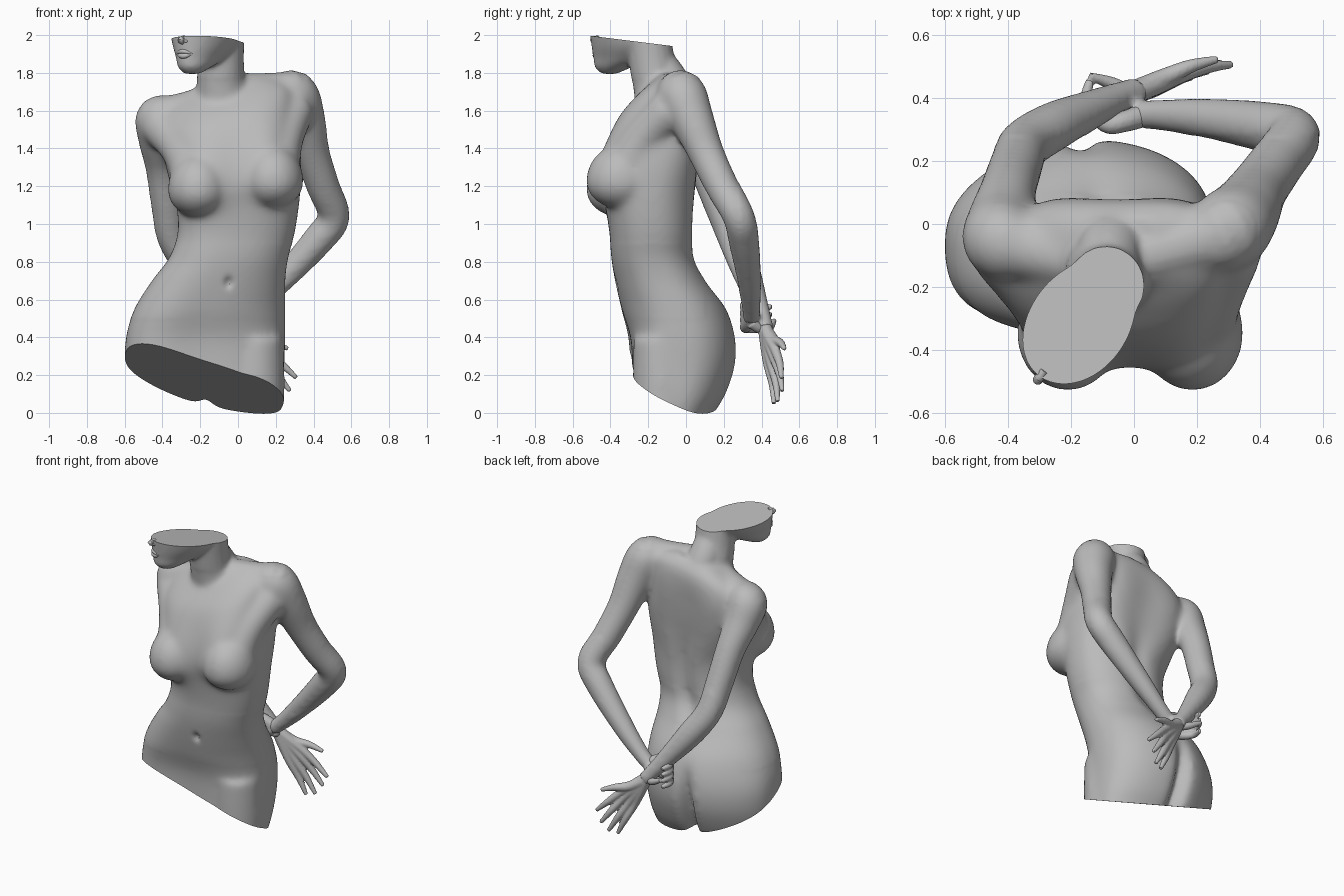
import bpy, bmesh, math
from mathutils import Vector

if "Cube" in bpy.data.objects:
    bpy.data.objects.remove(bpy.data.objects["Cube"], do_unlink=True)

grey = bpy.data.materials.new("stone grey")
grey.use_nodes = True
COLOUR = (0.5, 0.5, 0.5, 1)
grey.diffuse_color = COLOUR
for node in grey.node_tree.nodes:
    if node.type == 'BSDF_PRINCIPLED':
        node.inputs["Base Color"].default_value = COLOUR
        node.inputs["Roughness"].default_value = 0.7


def resample(keys, n):
    """Smooth spline through tuples of any length."""
    out = []
    for i in range(len(keys) - 1):
        p0, p1 = keys[max(i - 1, 0)], keys[i]
        p2, p3 = keys[i + 1], keys[min(i + 2, len(keys) - 1)]
        for j in range(n):
            t = j / n
            out.append([0.5 * (2 * b + (c - a) * t + (2 * a - 5 * b + 4 * c - d) * t * t
                               + (3 * b - a - 3 * c + d) * t ** 3)
                        for a, b, c, d in zip(p0, p1, p2, p3)])
    out.append(list(keys[-1]))
    return out


def loft(bm, rings):
    """Closed skin over rings of equal length."""
    vs = [[bm.verts.new(p) for p in r] for r in rings]
    n = len(vs[0])
    for a, b in zip(vs, vs[1:]):
        for i in range(n):
            bm.faces.new((a[i], a[(i + 1) % n], b[(i + 1) % n], b[i]))
    caps = [bm.faces.new(vs[0][::-1]), bm.faces.new(vs[-1])]
    bmesh.ops.triangulate(bm, faces=caps)


def tube(bm, keys, n=6, sides=20):
    """Limb through (x, y, z, radius) keys."""
    pts = resample(keys, n)
    rings = []
    for i, p in enumerate(pts):
        q, r = pts[max(i - 1, 0)], pts[min(i + 1, len(pts) - 1)]
        tan = (Vector(r[:3]) - Vector(q[:3])).normalized()
        u = tan.cross(Vector((0.35, 0.9, 0.25))).normalized()
        v = tan.cross(u)
        rings.append([Vector(p[:3]) + p[3] * (math.cos(a) * u + math.sin(a) * v)
                      for a in (2 * math.pi * k / sides for k in range(sides))])
    loft(bm, rings)


def ball(bm, centre, size, top=1.0):
    """Ellipsoid whose upper half may be stretched."""
    for v in bmesh.ops.create_uvsphere(bm, u_segments=28, v_segments=18, radius=1)["verts"]:
        k = top if v.co.z > 0 else 1
        v.co = Vector((centre[0] + v.co.x * size[0], centre[1] + v.co.y * size[1],
                       centre[2] + v.co.z * size[2] * k))


def sgn_pow(v, e):
    return math.copysign(abs(v) ** e, v)


def bell(d, width):
    return math.exp(-(d / width) ** 2)


def ramp(v, lo, hi):
    t = min(max((v - lo) / (hi - lo), 0), 1)
    return t * t * (3 - 2 * t)


def cut(bm, point, normal):
    """Slice off everything on the normal's side and close the hole."""
    res = bmesh.ops.bisect_plane(bm, geom=bm.verts[:] + bm.edges[:] + bm.faces[:], dist=1e-5,
                                 plane_co=point, plane_no=normal, clear_outer=True)
    edges = [e for e in res["geom_cut"] if isinstance(e, bmesh.types.BMEdge)]
    bmesh.ops.holes_fill(bm, edges=edges, sides=0)


def finish(bm, name, voxel=0, smooth=0):
    """Make the object, fuse its volumes and relax the surface."""
    bmesh.ops.recalc_face_normals(bm, faces=bm.faces[:])
    me = bpy.data.meshes.new(name)
    bm.to_mesh(me)
    bm.free()
    ob = bpy.data.objects.new(name, me)
    bpy.context.collection.objects.link(ob)
    bpy.ops.object.select_all(action='DESELECT')
    bpy.context.view_layer.objects.active = ob
    ob.select_set(True)
    if voxel:
        m = ob.modifiers.new("fuse", 'REMESH')
        m.mode, m.voxel_size = 'VOXEL', voxel
        bpy.ops.object.modifier_apply(modifier=m.name)
        m = ob.modifiers.new("relax", 'SMOOTH')
        m.factor, m.iterations = 0.5, smooth
        bpy.ops.object.modifier_apply(modifier=m.name)
    ob.data.materials.clear()
    ob.data.materials.append(grey)
    bpy.ops.object.shade_smooth_by_angle(angle=math.radians(40))
    return ob


# Torso sections: z, right x, left x, front y, back y, shoulder tilt
body = bmesh.new()
sections = [
    (-0.12, -0.54, 0.21, -0.24, 0.08, 0), (0.0, -0.56, 0.23, -0.27, 0.155, 0),
    (0.10, -0.58, 0.24, -0.285, 0.215, 0), (0.25, -0.598, 0.245, -0.285, 0.264, 0),
    (0.40, -0.593, 0.25, -0.295, 0.264, 0), (0.55, -0.548, 0.25, -0.34, 0.215, 0),
    (0.70, -0.455, 0.25, -0.375, 0.11, 0), (0.82, -0.365, 0.265, -0.395, 0.05, 0),
    (0.95, -0.32, 0.30, -0.405, 0.045, 0), (1.10, -0.325, 0.325, -0.425, 0.05, 0.05),
    (1.25, -0.36, 0.335, -0.435, 0.07, 0.1), (1.40, -0.39, 0.325, -0.41, 0.09, 0.15),
    (1.54, -0.41, 0.30, -0.36, 0.10, 0.18), (1.64, -0.40, 0.29, -0.28, 0.09, 0.2),
    (1.71, -0.33, 0.23, -0.21, 0.07, 0.2), (1.76, -0.20, 0.08, -0.17, 0.03, 0.2)]
BREASTS = ((-0.21, 1.18), (0.185, 1.225))
rings = []
for z, x0, x1, y0, y1, tilt in resample(sections, 6):
    cx, cy, ring = (x0 + x1) / 2, (y0 + y1) / 2, []
    spine = 0.03 * ramp(z, 0.5, 0.8) * (1 - ramp(z, 1.5, 1.75))
    cleft = 0.10 * (1 - ramp(z, 0.2, 0.58))
    square = 0.72 + 0.15 * ramp(z, 0.3, 0.6)
    blades = ramp(z, 1.1, 1.4)
    hip = 0.05 * (1 - ramp(z, 0.45, 0.8))
    for k in range(96):
        a = 2 * math.pi * k / 96
        e = square if math.sin(a) < 0 else 0.9 - 0.2 * blades
        dx = sgn_pow(math.cos(a), e) * (x1 - x0) / 2
        dy = sgn_pow(math.sin(a), e)
        x, y = cx + dx, cy + dy * (y1 - y0) / 2 - hip * ramp(-dx, 0, 0.4)
        if dy > 0:
            y -= spine * bell(dx, 0.06 + 0.09 * blades) + cleft * bell(dx, 0.035)
        else:
            for bx, bz in BREASTS:
                y += 0.07 * dy * bell(x - bx, 0.14) * bell(z - bz, 0.26 if z > bz else 0.09)
        ring.append(Vector((x, y, z + tilt * dx)))
    rings.append(ring)
loft(body, rings)
for bx, bz in BREASTS:
    ball(body, (bx, -0.345, bz), (0.163, 0.185, 0.145), 1.35)

# Front of the left thigh
tube(body, [(0.08, -0.115, -0.1, 0.16), (0.085, -0.12, 0.15, 0.163), (0.09, -0.13, 0.4, 0.15)])

# Shoulder girdle and chest muscles running into the arms
tube(body, [(-0.12, -0.12, 1.65, 0.1), (-0.28, -0.09, 1.6, 0.1), (-0.41, -0.055, 1.56, 0.115)])
tube(body, [(0.0, -0.11, 1.70, 0.1), (0.15, -0.07, 1.7, 0.1), (0.28, -0.03, 1.69, 0.12)])
tube(body, [(-0.41, -0.09, 1.52, 0.11), (-0.30, -0.22, 1.4, 0.11), (-0.22, -0.30, 1.27, 0.14)])
tube(body, [(0.30, -0.08, 1.61, 0.11), (0.24, -0.22, 1.46, 0.11), (0.19, -0.30, 1.31, 0.14)])

# Neck and nape
tube(body, [(-0.07, -0.08, 1.56, 0.14), (-0.08, -0.125, 1.66, 0.145), (-0.09, -0.155, 1.75, 0.13),
            (-0.09, -0.18, 1.86, 0.122), (-0.085, -0.205, 2.04, 0.12)])
tube(body, [(-0.085, -0.165, 1.88, 0.09), (-0.08, -0.10, 1.77, 0.105), (-0.06, -0.03, 1.64, 0.11)])

# Lower head, turned towards its right
FWD, SIDE, HEAD = Vector((-0.57, -0.82, 0)), Vector((0.82, -0.57, 0)), Vector((-0.17, -0.30, 0))
face = lambda f, s, z: HEAD + FWD * f + SIDE * s + Vector((0, 0, z))
rings = []
for z, b, f, w in resample([(1.795, 0.09, 0.17, 0.04), (1.83, 0.0, 0.208, 0.08),
                            (1.88, -0.12, 0.215, 0.11), (1.95, -0.21, 0.222, 0.15),
                            (2.06, -0.235, 0.23, 0.185)], 4):
    rings.append([face((f + b) / 2 + math.cos(a) * (f - b) / 2, math.sin(a) * w, z)
                  for a in (2 * math.pi * k / 32 for k in range(32))])
loft(body, rings)

# Arms, bent behind the back
tube(body, [(0.20, -0.06, 1.66, 0.10), (0.29, -0.025, 1.685, 0.132), (0.345, 0.03, 1.56, 0.118),
            (0.39, 0.105, 1.38, 0.097), (0.45, 0.19, 1.2, 0.09), (0.507, 0.277, 1.04, 0.085),
            (0.42, 0.305, 0.91, 0.082), (0.22, 0.335, 0.69, 0.063), (0.09, 0.345, 0.56, 0.049),
            (0.02, 0.345, 0.5, 0.045)])
tube(body, [(-0.32, -0.07, 1.54, 0.10), (-0.415, -0.055, 1.56, 0.126), (-0.42, 0.01, 1.45, 0.11),
            (-0.40, 0.10, 1.3, 0.092), (-0.375, 0.18, 1.1, 0.087), (-0.345, 0.25, 0.92, 0.083),
            (-0.25, 0.31, 0.77, 0.079), (-0.12, 0.37, 0.6, 0.059), (-0.04, 0.405, 0.5, 0.047),
            (0.01, 0.42, 0.44, 0.045)])
torso = finish(body, "torso_and_arms", 0.013, 6)

# Soften the trunk, dent the navel, then slant the cuts at the thighs and head
bm = bmesh.new()
bm.from_mesh(torso.data)
trunk = [v for v in bm.verts if v.co.z < 1.77 and v.co.y < 0.28 and
         (v.co.z > 0.9 or v.co.y > 0.1 or v.co.z < 0.5)]
for _ in range(14):
    bmesh.ops.smooth_vert(bm, verts=trunk, factor=0.5, use_axis_x=True, use_axis_y=True, use_axis_z=True)
for v in bm.verts:
    if v.co.y < -0.2:
        v.co.y += 0.022 * bell(v.co.x + 0.05, 0.02) * bell(v.co.z - 0.69, 0.028)
cut(bm, Vector((0, 0, 0.08)), Vector((-0.3, -0.5, -1)).normalized())
cut(bm, Vector((0, -0.52, 1.998)), Vector((0, 0.125, 1)).normalized())
bm.to_mesh(torso.data)
bm.free()
bpy.ops.object.shade_smooth_by_angle(angle=math.radians(40))

# Nose and lips
bm = bmesh.new()
tube(bm, [(*face(0.20, 0.0, 1.985), 0.014), (*face(0.236, 0.0, 1.974), 0.016),
          (*face(0.205, 0.0, 1.958), 0.012)], 4, 12)
for s in (-1, 1):
    ball(bm, face(0.212, s * 0.02, 1.968), (0.013, 0.013, 0.010))
finish(bm, "nose")
bm = bmesh.new()
for z, f, r in ((1.912, 0.212, 0.012), (1.891, 0.209, 0.014)):
    tube(bm, [(*face(f - 0.014, -0.05, 1.901), 0.003), (*face(f, -0.015, z), r),
              (*face(f, 0.015, z), r), (*face(f - 0.014, 0.05, 1.901), 0.003)], 5, 12)
finish(bm, "lips")

# Right hand: open, fingers fanned
bm = bmesh.new()
WRIST = (0.0, 0.418, 0.45)
for knuckle, tip in (((0.15, 0.472, 0.335), (0.31, 0.505, 0.185)), ((0.14, 0.465, 0.295), (0.275, 0.51, 0.115)),
                     ((0.11, 0.45, 0.265), (0.235, 0.485, 0.06)), ((0.08, 0.435, 0.255), (0.18, 0.465, 0.05))):
    mid = [(a + b) / 2 + o for a, b, o in zip(knuckle, tip, (0, 0.008, 0))]
    tube(bm, [(*WRIST, 0.038), (*[(a + b) / 2 for a, b in zip(WRIST, knuckle)], 0.034),
              (*knuckle, 0.026), (*mid, 0.021), (*tip, 0.012)], 5, 12)
tube(bm, [(0.02, 0.43, 0.43, 0.034), (0.10, 0.465, 0.385, 0.03), (0.18, 0.5, 0.37, 0.022),
          (0.265, 0.522, 0.34, 0.012)], 5, 12)
finish(bm, "right_hand", 0.006, 3)

# Left hand: gripping the right wrist
bm = bmesh.new()
for i in range(4):
    z = 0.57 - 0.04 * i
    tube(bm, [(0.03, 0.345, 0.51, 0.038), (-0.03, 0.325, 0.505 + (z - 0.505) * 0.7, 0.034),
              (-0.09, 0.318, z, 0.029), (-0.148, 0.385, z - 0.005, 0.022),
              (-0.14, 0.455, z - 0.01, 0.013)], 5, 12)
tube(bm, [(0.02, 0.35, 0.48, 0.036), (0.0, 0.395, 0.445, 0.028), (-0.06, 0.44, 0.45, 0.023),
          (-0.14, 0.468, 0.49, 0.013)], 5, 12)
finish(bm, "left_hand", 0.006, 3)
